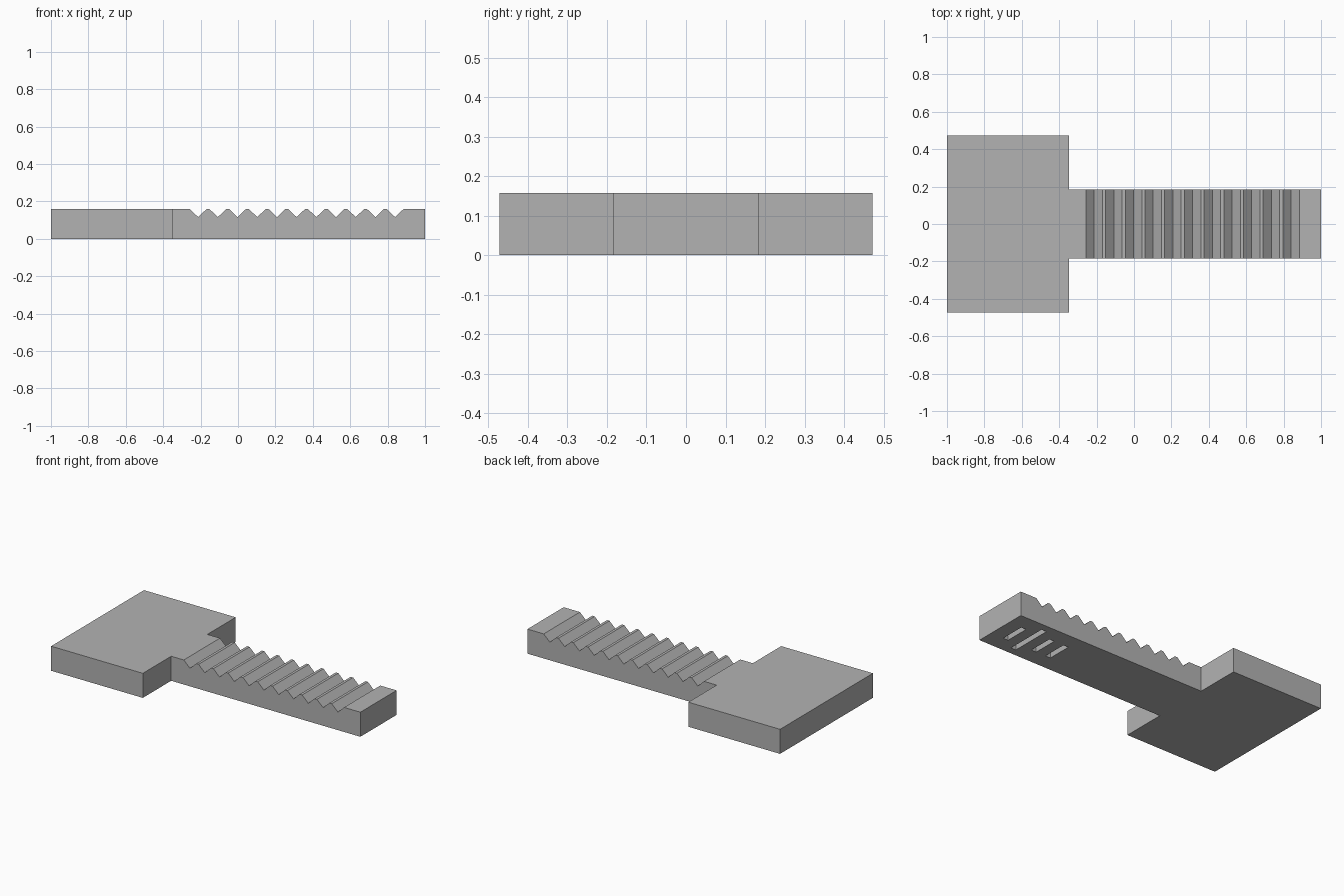
import bpy, bmesh

cube = bpy.data.objects.get("Cube")
if cube:
    bpy.data.objects.remove(cube, do_unlink=True)

HEIGHT = 0.158
HEAD_X, HEAD_Y, ARM_Y = -0.347, 0.472, 0.184
PITCH = 0.1053


def make_material(name, colour):
    mat = bpy.data.materials.new(name)
    mat.use_nodes = True
    mat.diffuse_color = colour
    mat.node_tree.nodes["Principled BSDF"].inputs["Base Color"].default_value = colour
    return mat


def extrude_profile(name, points, direction, mat=None):
    """Make a solid by sweeping a closed flat outline along a direction."""
    bm = bmesh.new()
    face = bm.faces.new([bm.verts.new(p) for p in points])
    swept = bmesh.ops.extrude_face_region(bm, geom=[face])["geom"]
    verts = [g for g in swept if isinstance(g, bmesh.types.BMVert)]
    bmesh.ops.translate(bm, verts=verts, vec=direction)
    bmesh.ops.recalc_face_normals(bm, faces=bm.faces)
    mesh = bpy.data.meshes.new(name)
    bm.to_mesh(mesh)
    bm.free()
    obj = bpy.data.objects.new(name, mesh)
    bpy.context.collection.objects.link(obj)
    if mat:
        mesh.materials.append(mat)
    return obj


def cut(target, cutter):
    mod = target.modifiers.new(cutter.name, "BOOLEAN")
    mod.operation = "DIFFERENCE"
    mod.solver = "EXACT"
    mod.object = cutter
    cutter.hide_render = True
    cutter.hide_set(True)
    cutter.display_type = "WIRE"


grey = make_material("plain grey", (0.45, 0.45, 0.45, 1))

# T-shaped body: wide head plate and narrow arm
half = [(-1, HEAD_Y), (HEAD_X, HEAD_Y), (HEAD_X, ARM_Y), (1, ARM_Y)]
outline = half + [(x, -y) for x, y in reversed(half)]
body = extrude_profile("rack_body", [(x, y, 0) for x, y in outline], (0, 0, HEIGHT), grey)

# V grooves that leave flat-topped teeth; the cutter walls continue above the top
zigzag = []
for i in range(11):
    x = -0.213 + i * PITCH
    zigzag += [(x - 0.044, HEIGHT), (x, 0.116), (x + 0.044, HEIGHT)]
for i in range(11):
    a, b, c = zigzag[3 * i:3 * i + 3]
    points = [a, b, c, (c[0], 0.3), (a[0], 0.3)]
    groove = extrude_profile(f"groove_cutter_{i + 1}",
                             [(x, -0.3, z) for x, z in points], (0, 0.6, 0))
    cut(body, groove)

# Four slots in the underside, the second one longer
for i, reach in enumerate((0.08, 0.136, 0.08, 0.08)):
    x = 0.892 - i * PITCH
    corners = [(x - 0.018, -reach), (x + 0.018, -reach), (x + 0.018, reach), (x - 0.018, reach)]
    slot = extrude_profile(f"slot_cutter_{i + 1}", [(a, b, -0.1) for a, b in corners], (0, 0, 0.14))
    cut(body, slot)
